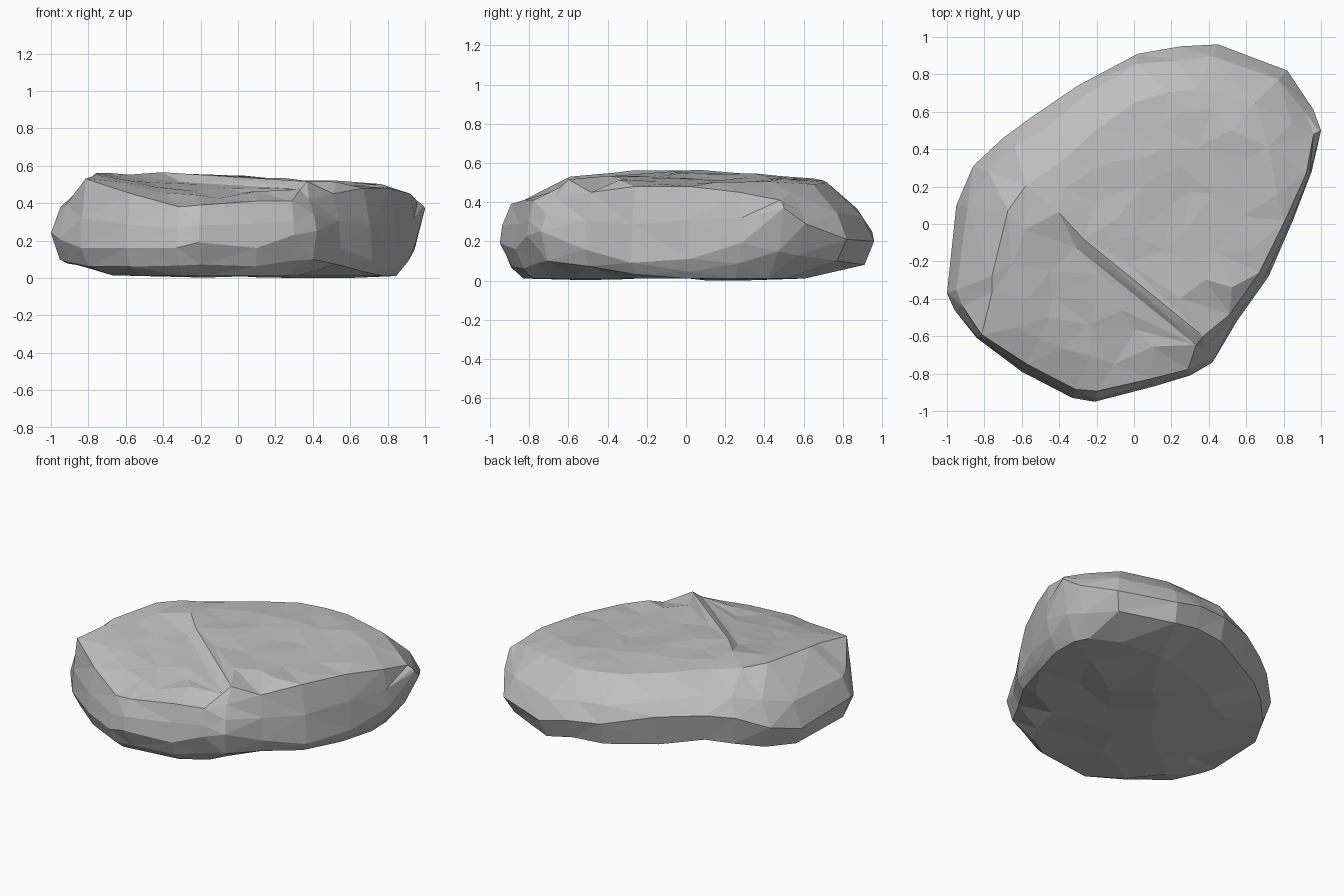
import bpy
import bmesh
import random
from mathutils import Vector
from mathutils.geometry import delaunay_2d_cdt

cube = bpy.data.objects.get("Cube")
if cube:
    bpy.data.objects.remove(cube, do_unlink=True)
random.seed(4)

# Outline of the slab: x, y, foot scale, girth height, shoulder scale, shoulder height
OUTLINE = [
    (-.21, -.95, .87, .2, .94, .4), (.1, -.87, .9, .17, .95, .42),
    (.3, -.81, .84, .24, .96, .42), (.42, -.74, .74, .26, .9, .43),
    (.55, -.52, .68, .17, .93, .46), (.72, -.28, .86, .1, .93, .49),
    (.85, .02, .92, .12, .95, .49), (.95, .28, .9, .2, .97, .46),
    (1, .5, .84, .38, .96, .42), (.96, .61, .84, .3, .88, .46),
    (.82, .82, .75, .22, .79, .5), (.45, .96, .64, .21, .75, .51),
    (.25, .95, .6, .26, .74, .52), (.02, .91, .6, .28, .72, .53),
    (-.3, .74, .6, .35, .68, .54), (-.55, .57, .6, .36, .64, .55),
    (-.7, .46, .62, .34, .64, .55), (-.86, .31, .64, .26, .67, .56),
    (-.95, .1, .66, .2, .71, .57), (-1, -.37, .7, .25, .76, .57),
    (-.96, -.46, .75, .22, .79, .56), (-.84, -.61, .82, .17, .97, .54),
    (-.6, -.79, .88, .17, .95, .46), (-.33, -.93, .89, .17, .95, .39),
]
COUNT = len(OUTLINE)
LEDGE_OUT = Vector((-.63, -.78))
LEDGE_START = Vector((-.27, -.08))
LEDGE_END = Vector((.37, -.6))
LEDGE_WIDTH = .06


def clamp(value):
    return max(0.0, min(1.0, value))


def top_height(p):
    """Gently tilted top that drops past the diagonal ledge."""
    beyond = (p - LEDGE_START).dot(LEDGE_OUT)
    along = clamp(2.5 + 4 * p.x)
    step = .035 * clamp(beyond / LEDGE_WIDTH) * along
    slope = .18 * max(beyond, 0) * clamp(1.2 + p.x)
    return .55 - .06 * p.x - step - slope


def bottom_height(p):
    """Resting face that lifts toward the back right corner."""
    return .02 + .11 * max(0, p.y - p.x - .15)


def cap(bm, ring, height, guides, spread, tries, flip):
    """Fill a ring with irregular facets whose heights follow a rule."""
    points = [v.co.xy for v in ring]
    edges = []
    for a, b in guides:
        edges.append((len(points), len(points) + 1))
        points += [a, b]
    fixed = len(points)
    border = points[:COUNT]
    for _ in range(tries):
        # Scatter by blending a border point toward the middle
        i = random.randrange(COUNT)
        edge = border[i].lerp(border[(i + 1) % COUNT], random.random())
        p = edge * (random.random() ** .5 * .9)
        if all((p - q).length > spread for q in points):
            points.append(p)
    coords, _, faces, origins, _, _ = delaunay_2d_cdt(
        points, edges, [list(range(COUNT))], 1, 1e-5)
    verts = []
    for co, source in zip(coords, origins):
        first = min(source) if source else fixed
        if first < COUNT:
            verts.append(ring[first])
            continue
        z = height(co)
        if first >= fixed:
            z += random.uniform(-.012, .012)
        verts.append(bm.verts.new((co.x, co.y, z)))
    for face in faces:
        corners = [verts[i] for i in face]
        bm.faces.new(corners[::-1] if flip else corners)


bm = bmesh.new()

# Side rings, from the resting edge up to the shoulder
rings = [[], [], [], [], []]
for x, y, foot, girth, scale, shoulder in OUTLINE:
    foot += random.uniform(-.025, .025)
    bulge = 1 + (scale - 1) * random.uniform(.2, .35)
    middle = girth + (shoulder - girth) * random.uniform(.4, .55)
    levels = [(foot, bottom_height(Vector((x, y)) * foot)),
              (random.uniform(.93, .96), girth * random.uniform(.4, .5)),
              (1, girth), (bulge, middle), (scale, shoulder)]
    for ring, (s, z) in zip(rings, levels):
        ring.append(bm.verts.new((x * s, y * s, z)))

for lower, upper in zip(rings, rings[1:]):
    for i in range(COUNT):
        j = (i + 1) % COUNT
        bm.faces.new((lower[i], lower[j], upper[j], upper[i]))

# Faceted top with the ledge cut across it, and an uneven underside
step = LEDGE_OUT * LEDGE_WIDTH
ledge = [(LEDGE_START, LEDGE_END), (LEDGE_START + step, LEDGE_END + step)]
cap(bm, rings[-1], top_height, ledge, .12, 400, False)
cap(bm, rings[0], bottom_height, [], .2, 150, True)

bmesh.ops.triangulate(bm, faces=bm.faces[:])
bmesh.ops.recalc_face_normals(bm, faces=bm.faces[:])
lowest = min(v.co.z for v in bm.verts)
bmesh.ops.translate(bm, verts=bm.verts[:], vec=(0, 0, -lowest))

mesh = bpy.data.meshes.new("flat_rock")
bm.to_mesh(mesh)
bm.free()
rock = bpy.data.objects.new("flat_rock", mesh)
bpy.context.collection.objects.link(rock)

# Stone colour
stone = bpy.data.materials.new("stone_grey")
stone.use_nodes = True
color = (.52, .52, .52, 1)
stone.diffuse_color = color
shader = stone.node_tree.nodes["Principled BSDF"]
shader.inputs["Base Color"].default_value = color
shader.inputs["Roughness"].default_value = .9
mesh.materials.append(stone)
